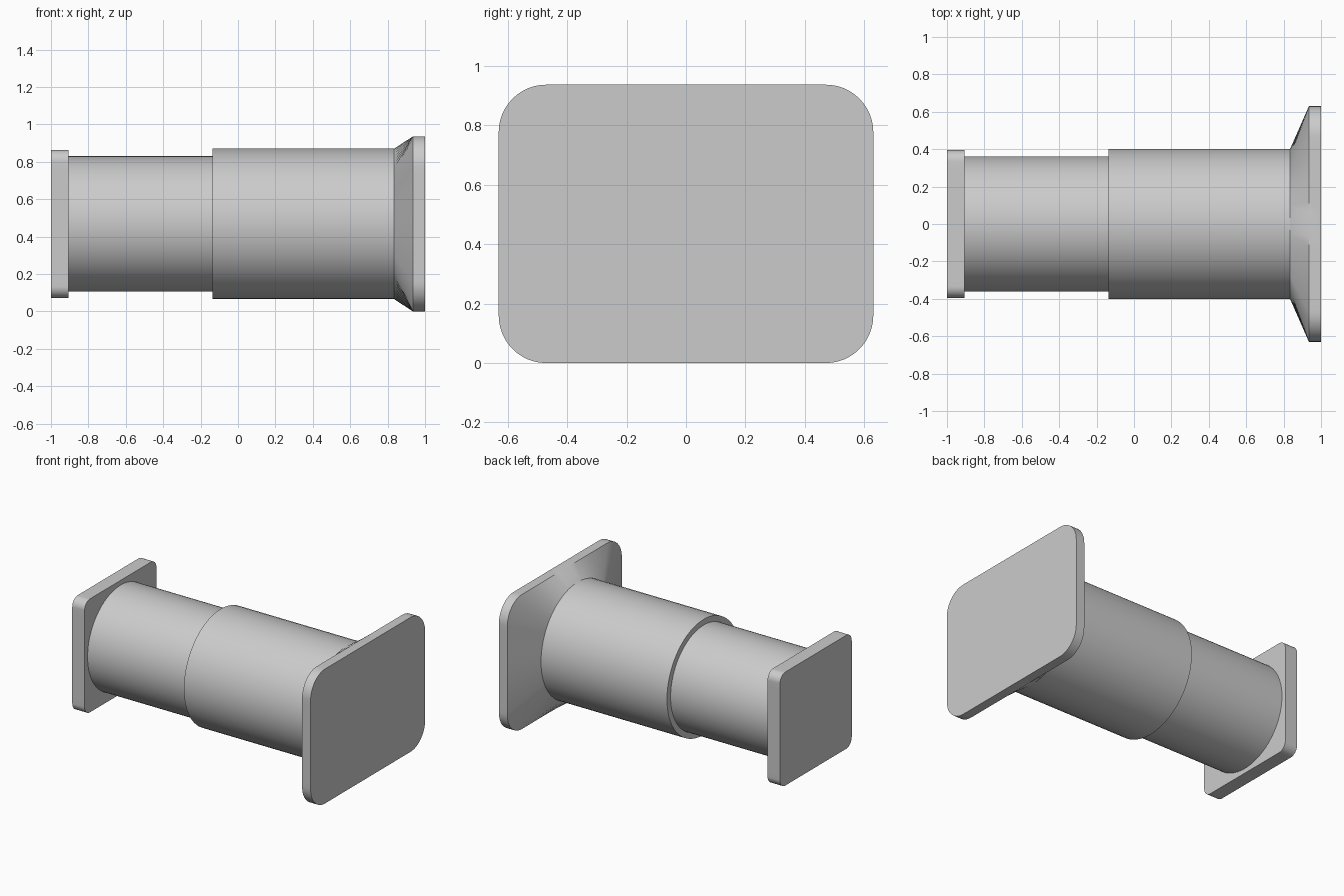
import bpy, bmesh
from math import radians, sin, cos, pi, hypot

if "Cube" in bpy.data.objects:
    bpy.data.objects.remove(bpy.data.objects["Cube"])

ZC = 0.468  # height of the common axis


def circle(radius, n=96):
    return [(radius * cos(2 * pi * i / n), radius * sin(2 * pi * i / n)) for i in range(n)]


def rounded_rect(hy, hz, r, arc=12, straight=16):
    corners = []
    for k, (sy, sz) in enumerate(((1, 1), (-1, 1), (-1, -1), (1, -1))):
        cy, cz = sy * (hy - r), sz * (hz - r)
        corners.append([(cy + r * cos(k * pi / 2 + a * pi / 2 / arc),
                         cz + r * sin(k * pi / 2 + a * pi / 2 / arc)) for a in range(arc + 1)])
    pts = []
    for k in range(4):
        pts += corners[k]
        (y0, z0), (y1, z1) = corners[k][-1], corners[(k + 1) % 4][0]
        pts += [(y0 + (y1 - y0) * t / straight, z0 + (z1 - z0) * t / straight)
                for t in range(1, straight)]
    return pts


def loft(name, sections, cap_start=True, cap_end=True):
    """Skin a list of (x, outline) sections along x."""
    bm = bmesh.new()
    rings = [[bm.verts.new((x, y, z + ZC)) for y, z in pts] for x, pts in sections]
    n = len(rings[0])
    for a, b in zip(rings, rings[1:]):
        for i in range(n):
            j = (i + 1) % n
            bm.faces.new((a[i], a[j], b[j], b[i]))
    if cap_start:
        bm.faces.new(rings[0][::-1])
    if cap_end:
        bm.faces.new(rings[-1])
    mesh = bpy.data.meshes.new(name)
    bm.to_mesh(mesh)
    bm.free()
    obj = bpy.data.objects.new(name, mesh)
    bpy.context.collection.objects.link(obj)
    bpy.ops.object.select_all(action='DESELECT')
    obj.select_set(True)
    bpy.context.view_layer.objects.active = obj
    bpy.ops.object.shade_smooth_by_angle(angle=radians(35))
    return obj


# Small square end plate
small = rounded_rect(0.395, 0.395, 0.06)
loft("small_end_plate", [(-1.0, small), (-0.905, small)])

# Narrow tube and the wider sleeve it slides into
tube = circle(0.362)
loft("inner_tube", [(-0.905, tube), (-0.135, tube)], False, False)

# Wide sleeve and flared flange share the outline of the large plate's angles
large = rounded_rect(0.63, 0.468, 0.16)
ring = [(0.402 * y / hypot(y, z), 0.402 * z / hypot(y, z)) for y, z in large]
loft("outer_sleeve", [(-0.135, ring), (0.835, ring)], True, False)
loft("flared_flange", [(0.835, ring), (0.935, large), (1.0, large)], False, True)
